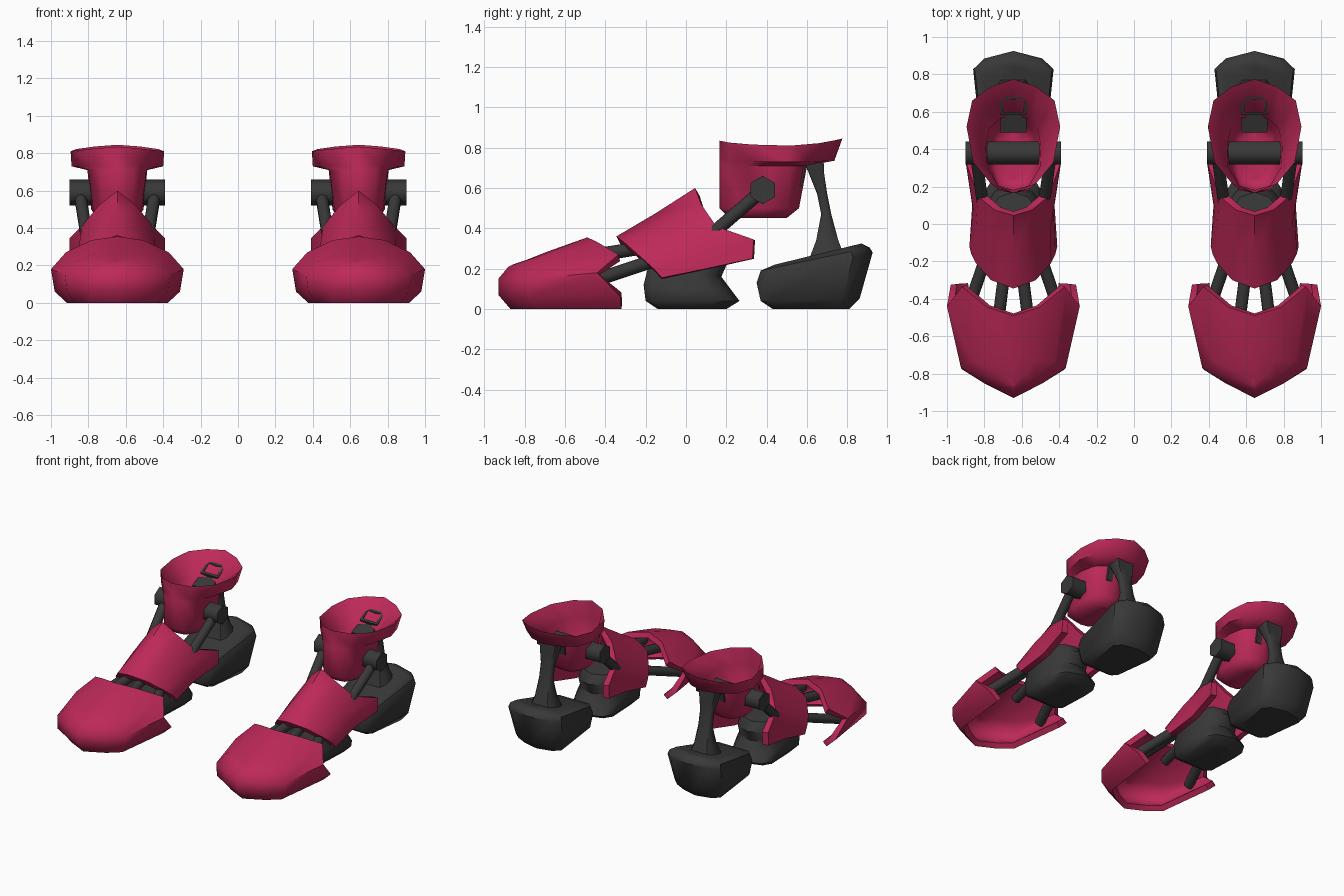
import bpy, bmesh, math
from mathutils import Vector

if "Cube" in bpy.data.objects:
    bpy.data.objects.remove(bpy.data.objects["Cube"])

FOOT_X = 0.645


def material(name, rgb):
    m = bpy.data.materials.new(name)
    m.diffuse_color = (*rgb, 1)
    m.use_nodes = True
    m.node_tree.nodes["Principled BSDF"].inputs["Base Color"].default_value = m.diffuse_color
    return m


RED = material("crimson armour", (0.51, 0.022, 0.098))
DARK = material("dark grey frame", (0.04, 0.04, 0.04))


def finish(name, bm, mat, thickness=0, angle=32):
    """Make the part for one foot, then a copy for the other foot."""
    me = bpy.data.meshes.new(name)
    bm.to_mesh(me)
    bm.free()
    me.materials.append(mat)
    ob = bpy.data.objects.new(name + "_left", me)
    bpy.context.collection.objects.link(ob)
    ob.location.x = FOOT_X
    bpy.ops.object.select_all(action='DESELECT')
    ob.select_set(True)
    bpy.context.view_layer.objects.active = ob
    if thickness:
        mod = ob.modifiers.new("shell", 'SOLIDIFY')
        mod.thickness = thickness
        mod.offset = -1
        bpy.ops.object.modifier_apply(modifier=mod.name)
    bpy.ops.object.shade_smooth_by_angle(angle=math.radians(angle))
    twin = ob.copy()
    twin.name = name + "_right"
    twin.location.x = -FOOT_X
    bpy.context.collection.objects.link(twin)


def shell(name, rows, mat, thickness=0, angle=50):
    """Skin a grid of half-section points and mirror it across x = 0."""
    bm = bmesh.new()
    for s in (1, -1):
        vs = [[bm.verts.new((s * x, y, z)) for x, y, z in r] for r in rows]
        for a, b in zip(vs, vs[1:]):
            for i in range(len(a) - 1):
                quad = [a[i], a[i + 1], b[i + 1], b[i]]
                bm.faces.new(quad if s > 0 else quad[::-1])
    bmesh.ops.remove_doubles(bm, verts=bm.verts, dist=0.002)
    bmesh.ops.dissolve_degenerate(bm, edges=bm.edges, dist=0.001)
    bm.normal_update()
    mid = sum((v.co for v in bm.verts), Vector()) / len(bm.verts)
    if sum(f.normal.dot(f.calc_center_median() - mid) * f.calc_area() for f in bm.faces) < 0:
        bmesh.ops.reverse_faces(bm, faces=bm.faces)
    finish(name, bm, mat, thickness, angle)


def close(row):
    """Collapse a half ring onto the centre line to cap it."""
    return [(0, y, z) for x, y, z in row]


def rods(name, pairs, radius, sides):
    """Straight rods, mirrored on x."""
    bm = bmesh.new()
    for p, q in pairs:
        for s in (1, -1):
            a, b = (Vector((s * v[0], v[1], v[2])) for v in (p, q))
            rot = (b - a).to_track_quat('Z', 'Y').to_matrix().to_4x4()
            rot.translation = (a + b) / 2
            bmesh.ops.create_cone(bm, cap_ends=True, segments=sides, radius1=radius,
                                  radius2=radius, depth=(b - a).length, matrix=rot)
    finish(name, bm, DARK, angle=65)


# Toe cap, open underneath: levels from the floor up to the ridge, nose to back
shell("toe_cap", [
    [(0, -.87, 0), (.14, -.80, 0), (.22, -.73, 0), (.27, -.32, 0)],
    [(0, -.93, .07), (.15, -.855, .065), (.27, -.78, .06), (.335, -.325, .06)],
    [(0, -.93, .15), (.15, -.855, .15), (.28, -.77, .15), (.355, -.44, .18)],
    [(0, -.88, .21), (.12, -.82, .21), (.22, -.73, .22), (.275, -.335, .27)],
    [(0, -.87, .215), (.06, -.81, .235), (.11, -.72, .265), (.14, -.445, .335)],
    [(0, -.86, .22), (0, -.80, .24), (0, -.70, .28), (0, -.49, .355)],
], RED, 0.04, 60)

# Instep plate: front edge, middle and back edge, each running ridge to side
shell("instep_plate", [
    [(0, -.345, .36), (.12, -.30, .325), (.20, -.21, .245), (.225, -.16, .20), (.235, -.12, .155)],
    [(0, -.15, .475), (.11, -.10, .42), (.20, -.02, .34), (.215, .08, .27), (.22, .10, .20)],
    [(0, .045, .60), (.10, .075, .52), (.19, .15, .41), (.255, .335, .345), (.255, .33, .25)],
], RED, 0.045, 65)

# Ankle cup: rings from the flared rim down to the closed base, front to back
rim = [(0, .165, .835), (.12, .215, .825), (.215, .33, .815), (.25, .52, .81),
       (.22, .66, .822), (.12, .735, .836), (0, .775, .845)]
neck = [(0, .165, .71), (.09, .19, .71), (.155, .30, .71), (.16, .42, .71),
        (.14, .52, .71), (.08, .58, .71), (0, .60, .71)]
low = [(0, .165, .50), (.08, .18, .50), (.13, .28, .50), (.14, .40, .50),
       (.12, .50, .50), (.07, .545, .50), (0, .56, .50)]
base = [(0, .215, .452), (.06, .225, .452), (.10, .29, .452), (.11, .38, .452),
        (.09, .45, .452), (.05, .49, .452), (0, .50, .452)]


def inward(row, lift):
    """Offset a cup ring toward the cup axis for the lining."""
    return [(x * .92, .38 + (y - .38) * .92, z + lift) for x, y, z in row]


lining = [inward(neck, 0), inward(low, 0), inward(base, .012)]
shell("ankle_cup", [
    close(lining[-1]), *lining[::-1],
    rim,
    [(0, .165, .74), (.11, .21, .735), (.21, .33, .73), (.245, .50, .73),
     (.21, .62, .73), (.115, .70, .735), (0, .735, .735)],
    neck, low, base, close(base),
], RED, 0, 65)

# Ankle axle and the two struts down to the instep
rods("ankle_axle", [((0, .38, .59), (.255, .38, .59))], 0.07, 6)
rods("ankle_strut", [((.20, .37, .58), (.16, .08, .33))], 0.033, 10)

# Rods linking the toe cap to the instep
rods("toe_rod", [((.265, -.52, .12), (.12, -.10, .26)),
                 ((.085, -.55, .25), (.03, -.12, .32))], 0.034, 10)


def pad_ring(y0, y1, w0, w1, z0, z1, side=.74, corner=.91):
    """Half ring with a blunt front and a pointed back, sloping from z0 to z1."""
    pts = [(0, 0), (w0 * .75, 0), (w0, .08), (w1, side), (w1 * .72, corner), (0, 1)]
    return [(x, y0 + t * (y1 - y0), z0 + t * (z1 - z0)) for x, t in pts]


# Ball pad under the instep
ball = [
    pad_ring(-.14, .20, .12, .13, 0, 0),
    pad_ring(-.20, .265, .155, .17, .04, .04),
    pad_ring(-.21, .22, .155, .165, .12, .10),
    pad_ring(-.19, .175, .14, .15, .20, .16),
    pad_ring(-.16, .21, .12, .14, .27, .24),
    pad_ring(-.12, .17, .08, .11, .33, .30),
]
shell("ball_pad", [close(ball[0])] + ball + [close(ball[-1])], DARK)

# Heel pad with a top that rises to the back
heel = [
    pad_ring(.43, .81, .12, .155, 0, 0, .82, .93),
    pad_ring(.37, .86, .155, .19, .04, .05, .83, .93),
    pad_ring(.35, .925, .17, .215, .13, .28, .83, .93),
    pad_ring(.37, .91, .16, .205, .19, .305, .83, .93),
    pad_ring(.44, .87, .12, .165, .22, .325, .82, .93),
]
shell("heel_pad", [close(heel[0])] + heel + [close(heel[-1])], DARK, angle=42)


def post_ring(y0, y1, w, z0, z1, k=.75):
    """Chamfered rectangular half ring; k = 1 gives nearly square corners."""
    c = (1.02 - k) * (y1 - y0)
    pts = [(0, y0), (w * k, y0), (w, y0 + c), (w, y1 - c), (w * k, y1), (0, y1)]
    return [(x, y, z0 + (z1 - z0) * (y - y0) / (y1 - y0)) for x, y in pts]


# Heel post, waisted, with a square sunk socket on top
post = [
    post_ring(.60, .79, .11, .22, .25),
    post_ring(.645, .755, .07, .34, .34),
    post_ring(.67, .72, .05, .47, .47),
    post_ring(.65, .70, .05, .57, .57),
    post_ring(.61, .685, .065, .67, .67, .9),
    post_ring(.585, .68, .072, .735, .785, .95),
    post_ring(.60, .665, .055, .743, .778, .95),
    post_ring(.60, .665, .055, .69, .69, .95),
]
shell("heel_post", post + [close(post[-1])], DARK)

# Block from the post forward into the cup
arm = [post_ring(.49, .575, .07, .61, .61, .97), post_ring(.49, .595, .07, .68, .72, .97)]
shell("post_block", [close(arm[0])] + arm + [close(arm[-1])], DARK)
